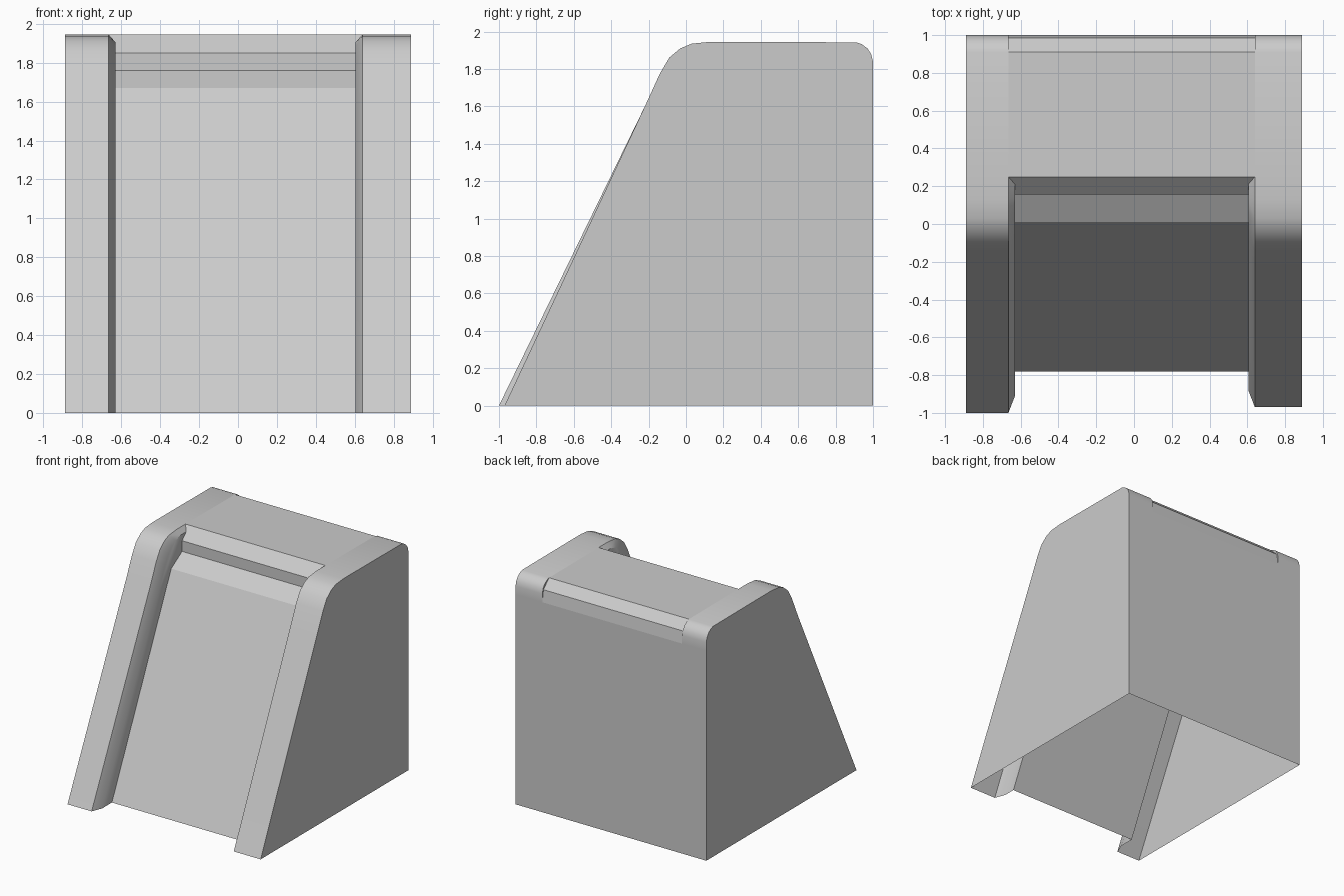
import bpy, bmesh, math

cube = bpy.data.objects.get("Cube")
if cube:
    bpy.data.objects.remove(cube, do_unlink=True)

grey = bpy.data.materials.new("plain grey")
grey.use_nodes = True
colour = (0.6, 0.6, 0.6, 1)
grey.diffuse_color = colour
grey.node_tree.nodes["Principled BSDF"].inputs["Base Color"].default_value = colour

# Side profiles as (y, z): rail front, its inner bevel, sunken panel, back corner
FRONT = [(-.22, 1.6), (-.14, 1.775), (-.09, 1.86), (-.03, 1.91),
         (.03, 1.935), (.13, 1.945), (.25, 1.945)]
BEVEL = [(-.15, 1.55), (-.08, 1.72), (-.03, 1.8), (.02, 1.855),
         (.07, 1.885), (.14, 1.905), (.21, 1.905)]
PANEL = [(-.78, 0), (.01, 1.67), (.155, 1.76), (.155, 1.85), (.21, 1.905)]
CORNER = [(.91, 1.942), (.94, 1.932), (.97, 1.91), (.99, 1.88), (1, 1.84), (1, 1.77)]
NOTCH = [(.91, 1.942), (.985, 1.87), (1, 1.77)]


def face(bm, points):
    bm.faces.new([bm.verts.new(p) for p in points])


def strip(bm, a, b):
    """Join two matching 3D point rows with quads."""
    for i in range(len(a) - 1):
        face(bm, (a[i], a[i + 1], b[i + 1], b[i]))


def at(x, profile):
    return [(x, y, z) for y, z in profile]


def finish(bm, name, smooth):
    bmesh.ops.remove_doubles(bm, verts=bm.verts, dist=0.0005)
    bmesh.ops.recalc_face_normals(bm, faces=bm.faces)
    mesh = bpy.data.meshes.new(name)
    bm.to_mesh(mesh)
    bm.free()
    mesh.materials.append(grey)
    obj = bpy.data.objects.new(name, mesh)
    bpy.context.collection.objects.link(obj)
    if smooth:
        bpy.ops.object.select_all(action='DESELECT')
        obj.select_set(True)
        bpy.context.view_layer.objects.active = obj
        bpy.ops.object.shade_smooth_by_angle(angle=math.radians(30))


def side(name, outer, edge, inner, toe):
    """Hollow side cheek with rounded rail, inner bevel and open underside."""
    bm = bmesh.new()
    front = [(toe, 0)] + FRONT
    bevel = [(toe + .09, 0)] + BEVEL
    outline = front + CORNER + [(1, 0)]
    face(bm, at(outer, outline))
    strip(bm, at(outer, outline), at(edge, outline))
    strip(bm, at(edge, front), at(inner, bevel))
    face(bm, at(inner, bevel + PANEL[-2::-1]))
    face(bm, at(edge, CORNER + NOTCH[-2:0:-1]))
    finish(bm, name, True)


side("right_side", -.89, -.665, -.63, -1)
side("left_side", .89, .64, .605, -.97)

# Sunken front panel, lip, top and back in one folded sheet
bm = bmesh.new()
strip(bm, at(-.63, PANEL), at(.605, PANEL))
strip(bm, [(-.63, .21, 1.905), (-.665, .25, 1.945)],
      [(.605, .21, 1.905), (.64, .25, 1.945)])
cover = [(.25, 1.945)] + NOTCH + [(1, 0)]
strip(bm, at(-.665, cover), at(.64, cover))
finish(bm, "centre_panel", False)
